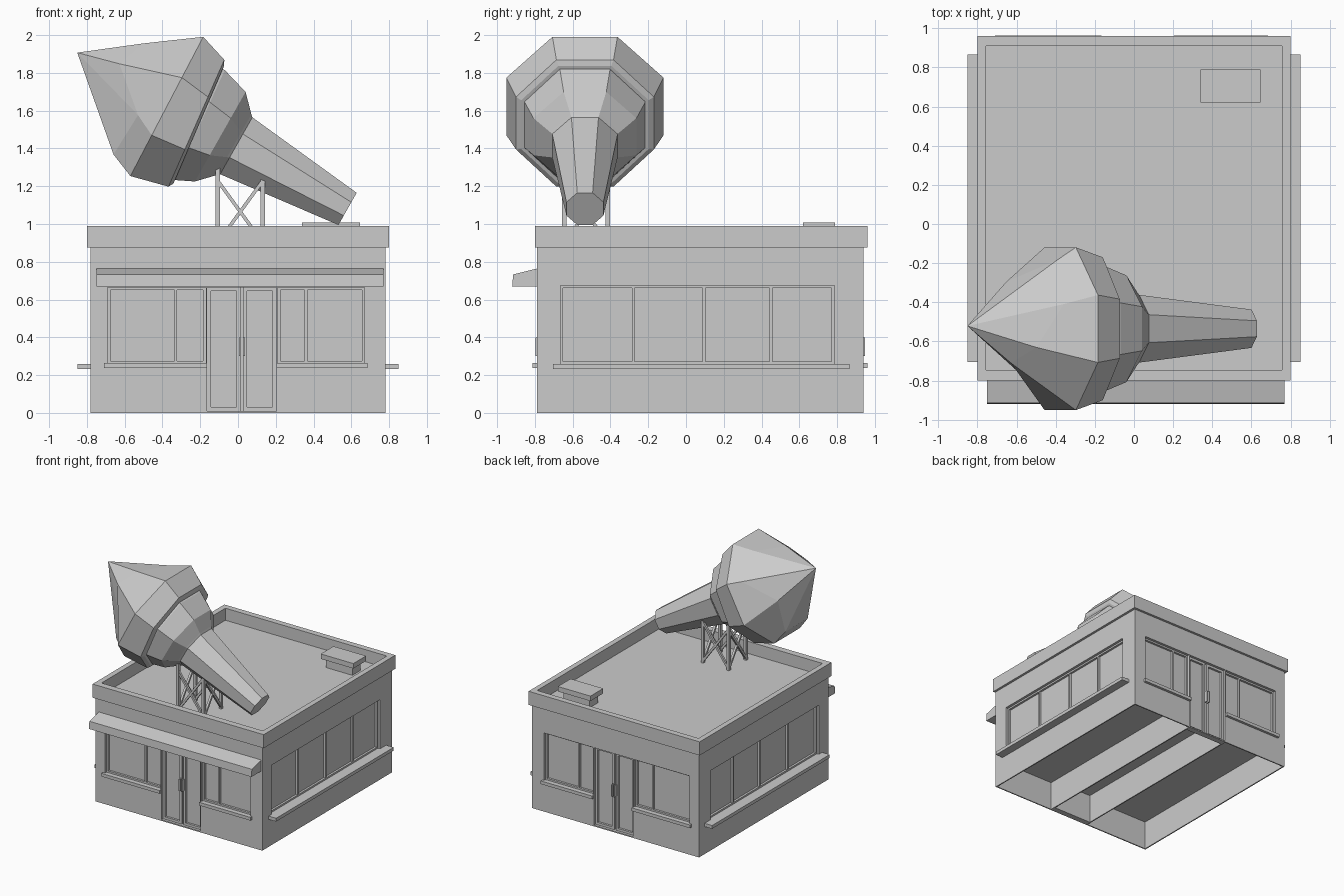
import bpy, bmesh
from math import cos, sin, radians
from mathutils import Vector

if "Cube" in bpy.data.objects:
    bpy.data.objects.remove(bpy.data.objects["Cube"])


def boxes(name, specs):
    """One object made of axis-aligned boxes (x0,x1,y0,y1,z0,z1)."""
    bm = bmesh.new()
    for x0, x1, y0, y1, z0, z1 in specs:
        vs = bmesh.ops.create_cube(bm, size=1)['verts']
        for v in vs:
            v.co = Vector((x1 if v.co.x > 0 else x0,
                           y1 if v.co.y > 0 else y0,
                           z1 if v.co.z > 0 else z0))
    return finish(name, bm)


def finish(name, bm):
    bmesh.ops.recalc_face_normals(bm, faces=bm.faces)
    me = bpy.data.meshes.new(name)
    bm.to_mesh(me)
    bm.free()
    ob = bpy.data.objects.new(name, me)
    bpy.context.collection.objects.link(ob)
    return ob


def cut(ob, cutter):
    m = ob.modifiers.new("cut", 'BOOLEAN')
    m.operation, m.solver, m.object = 'DIFFERENCE', 'EXACT', cutter
    cutter.hide_render = True
    cutter.hide_set(True)


def on_wall(wall, u0, u1, d0, d1, z0, z1):
    """Box given along a wall (u) and outward from it (d)."""
    base, sign = {'front': (-.79, -1), 'back': (.94, 1), 'left': (-.78, -1), 'right': (.78, 1)}[wall]
    a, b = sorted((base + sign * d0, base + sign * d1))
    return (u0, u1, a, b, z0, z1) if wall in ('front', 'back') else (a, b, u0, u1, z0, z1)


def frame(wall, u0, u1, z0, z1, bars=(), w=.014):
    """Frame bars around an opening plus upright mullions."""
    f = lambda a, b, c, d: on_wall(wall, a, b, -.045, -.022, c, d)
    out = [f(u0, u1, z0, z0 + w), f(u0, u1, z1 - w, z1)]
    for u in (u0 + w / 2, u1 - w / 2, *bars):
        out.append(f(u - w / 2, u + w / 2, z0 + w, z1 - w))
    return out


def loft(name, rings, tip=None):
    """Skin rings of points, closing the ends with a cap or a point."""
    bm = bmesh.new()
    loops = [[bm.verts.new(p) for p in r] for r in rings]
    n = len(loops[0])
    for a, b in zip(loops, loops[1:]):
        for i in range(n):
            bm.faces.new((a[i], a[(i + 1) % n], b[(i + 1) % n], b[i]))
    bm.faces.new(loops[0])
    if tip is None:
        bm.faces.new(loops[-1])
    else:
        t = bm.verts.new(tip)
        for i in range(n):
            bm.faces.new((loops[-1][i], loops[-1][(i + 1) % n], t))
    return finish(name, bm)


def beam(name, p, q, w):
    p, q = Vector(p), Vector(q)
    ob = boxes(name, [(-w / 2, w / 2, -w / 2, w / 2, 0, (q - p).length)])
    ob.location = p
    ob.rotation_mode = 'QUATERNION'
    ob.rotation_quaternion = (q - p).to_track_quat('Z', 'Y')


# Building shell: recessed openings and three open cells underneath
body = boxes("building_body", [(-.78, .78, -.79, .94, 0, .88)])
holes = [(-.77, -.17, -.78, .93, -.1, .245), (-.16, .20, -.74, .89, -.1, .245),
         (.21, .77, -.78, .93, -.1, .245)]
frames, sills, handles = [], [], []
for wall in ('front', 'back'):
    for u0, u1, bar, s0, s1 in ((-.69, -.17, -.33, -.71, -.165), (.21, .67, .36, .205, .685)):
        holes.append(on_wall(wall, u0, u1, -.04, .1, .262, .665))
        frames += frame(wall, u0, u1, .262, .665, (bar,))
        sills.append(on_wall(wall, s0, s1, -.01, .022, .237, .264))
    # double door
    holes.append(on_wall(wall, -.163, .203, -.04, .1, .01, .665))
    frames += frame(wall, -.163, .012, .01, .665, w=.02)
    frames += frame(wall, .028, .203, .01, .665, w=.02)
    for u in (.004, .026):
        handles.append(on_wall(wall, u, u + .01, -.025, .008, .30, .40))
for wall in ('left', 'right'):
    holes.append(on_wall(wall, -.665, .785, -.04, .1, .258, .675))
    frames += frame(wall, -.665, .785, .258, .675, (-.28, .095, .45))
    sills.append(on_wall(wall, -.705, .865, -.01, .07, .232, .26))
cut(body, boxes("body_cutter", holes))
boxes("window_and_door_frames", frames)
boxes("window_sills", sills)
boxes("door_handles", handles)

# Parapet and roof
parapet = boxes("parapet_roof", [(-.80, .80, -.80, .96, .875, .99)])
cut(parapet, boxes("roof_cutter", [(-.755, .755, -.745, .91, .888, 1.2)]))
boxes("roof_vent", [(.37, .615, .65, .76, .885, .965), (.34, .645, .62, .79, .965, 1.007)])

# Awning over the front
prof = [(-.785, .67), (-.92, .67), (-.915, .733), (-.785, .765)]
loft("awning", [[(x, y, z) for y, z in prof] for x in (-.75, .77)])

# Stand for the roof sculpture
xs, ys = (-.108, .132), (-.645, -.415)
tops = {xs[0]: 1.31, xs[1]: 1.26}
for x in xs:
    for y in ys:
        beam("stand_post", (x, y, .885), (x, y, tops[x]), .024)
    for a, b in (ys, ys[::-1]):
        beam("stand_brace", (x, a, .9), (x, b, 1.22), .018)
for y in ys:
    for a, b in (xs, xs[::-1]):
        beam("stand_brace", (a, y, .9), (b, y, 1.23), .018)

# Tilted eight-sided sculpture: handle, collar and jagged pointed head
origin = Vector((.58, -.535, 1.08))
axis, up, side = Vector((-.87, 0, .493)), Vector((.493, 0, .87)), Vector((0, 1, 0))


def pt(s, r, ang):
    return origin + axis * s + (up * cos(radians(ang)) + side * sin(radians(ang))) * r


def ring(s, r, lag=0):
    """Octagon; lag slides its lower side back along the axis."""
    return [pt(s - lag * (1 - cos(radians(22.5 + 45 * k))) / 2, r, 22.5 + 45 * k) for k in range(8)]


loft("sculpture_handle", [ring(0, .106), ring(.70, .19)])
loft("sculpture_collar", [ring(.67, .18), ring(.69, .20), ring(.775, .295), ring(.93, .345, .06), ring(1.0, .345, .06)])
rim = [(1.25, .33), (1.2, .38), (1.36, .26), (1.22, .39), (1.22, .39), (1.21, .30), (1.43, .19), (1.37, .25)]
head = [ring(.945, .365, .08), ring(.96, .395, .08), ring(1.115, .45, .03),
        [pt(s, r, 22.5 + 45 * k) for k, (s, r) in enumerate(rim)]]
loft("sculpture_head", head, pt(1.653, .02, 45))
